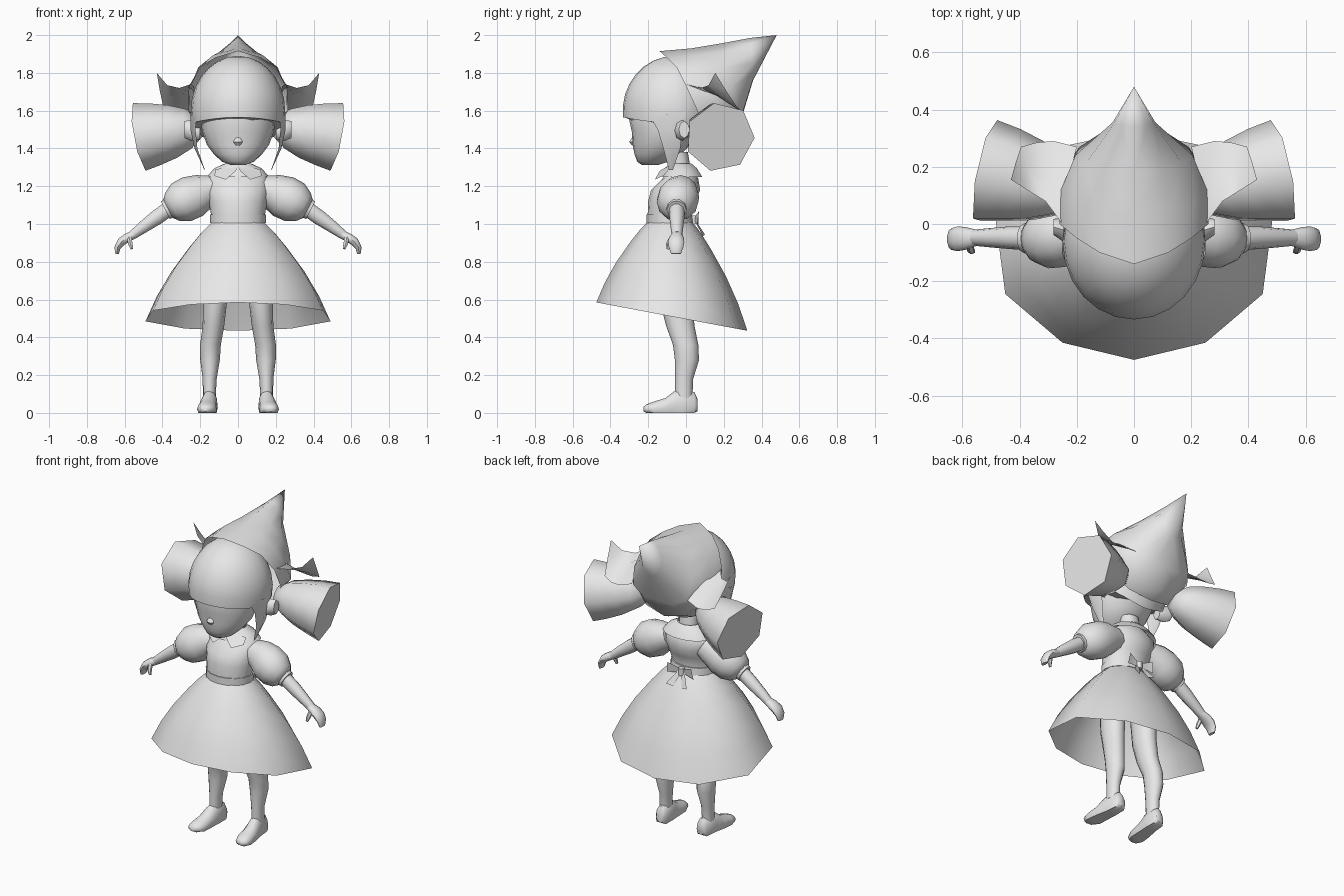
import bpy, bmesh, math
from mathutils import Vector

grey = bpy.data.materials.new("plain_grey")
grey.diffuse_color = (0.8, 0.8, 0.8, 1)


def finish(name, bm, mirror=False, angle=50):
    """Turn a bmesh into a smooth-shaded object, optionally mirrored in x."""
    bmesh.ops.remove_doubles(bm, verts=bm.verts, dist=0.0005)
    bmesh.ops.recalc_face_normals(bm, faces=bm.faces)
    me = bpy.data.meshes.new(name)
    bm.to_mesh(me)
    bm.free()
    me.materials.append(grey)
    ob = bpy.data.objects.new(name, me)
    bpy.context.collection.objects.link(ob)
    bpy.ops.object.select_all(action='DESELECT')
    ob.select_set(True)
    bpy.context.view_layer.objects.active = ob
    bpy.ops.object.shade_smooth_by_angle(angle=math.radians(angle))
    if mirror:
        mod = ob.modifiers.new("mirror", 'MIRROR')
        mod.use_clip = True
        mod.merge_threshold = 0.001
    return ob


def loft(name, rows, closed=True, caps=(False, False), mirror=False, angle=50, floor=None):
    """Skin rows of equally many points."""
    bm = bmesh.new()
    vs = [[bm.verts.new(p) for p in row] for row in rows]
    n = len(vs[0])
    for a, b in zip(vs, vs[1:]):
        for i in range(n if closed else n - 1):
            j = (i + 1) % n
            bm.faces.new((a[i], a[j], b[j], b[i]))
    if caps[0]:
        bm.faces.new(vs[0])
    if caps[1]:
        bm.faces.new(vs[-1])
    if floor is not None:
        for v in bm.verts:
            v.co.z = max(v.co.z, floor)
    return finish(name, bm, mirror, angle)


def tube(name, rings, n=12, ref=(1, 0, 0), axis=None, **kw):
    """Elliptical sections (x, y, z, radius along ref, radius across) along a path."""
    c = [Vector(r[:3]) for r in rings]
    rows = []
    for i, r in enumerate(rings):
        d = Vector(axis) if axis else c[min(i + 1, len(c) - 1)] - c[max(i - 1, 0)]
        d.normalize()
        u = Vector(ref)
        u = (u - d * u.dot(d)).normalized()
        v = d.cross(u)
        rows.append([c[i] + u * r[3] * math.cos(2 * math.pi * k / n)
                     + v * r[4] * math.sin(2 * math.pi * k / n) for k in range(n)])
    kw.setdefault("caps", (True, True))
    return loft(name, rows, **kw)


def plates(name, polys, mirror=True):
    bm = bmesh.new()
    for poly in polys:
        bm.faces.new([bm.verts.new(p) for p in poly])
    return finish(name, bm, mirror)


UP = (0, 0, 1)

# Skirt: flares from the waist to a slanted ten-sided hem
half_hem = [(0, -.475), (.25, -.415), (.45, -.245), (.49, .06), (.28, .265), (0, .325)]
hem_xy = half_hem + [(-x, y) for x, y in half_hem[-2:0:-1]]
hem = [Vector((x, y, .585 - (y + .475) * .1875)) for x, y in hem_xy]
waist = [Vector((.145 * math.sin(k * math.pi / 5), -.085 - .12 * math.cos(k * math.pi / 5), 1.01))
         for k in range(10)]
rows = []
for drop, out in [(0, 0), (.1, .15), (.25, .335), (.5, .61), (.75, .83), (1, 1)]:
    rows.append([Vector((w.x + (h.x - w.x) * out, w.y + (h.y - w.y) * out,
                         w.z + (h.z - w.z) * drop)) for w, h in zip(waist, hem)])
loft("skirt", rows)

# Torso, neck and belt
tube("torso", [(0, -.085, 1.0, .142, .12), (0, -.09, 1.05, .143, .113), (0, -.075, 1.12, .155, .125),
               (0, -.055, 1.18, .165, .13), (0, -.03, 1.24, .165, .095), (0, -.025, 1.29, .1, .06)],
     n=16, axis=UP)
tube("neck", [(0, -.025, 1.26, .06, .055), (0, -.045, 1.38, .06, .055)], axis=UP)
tube("belt", [(0, -.085, 1.005, .149, .124), (0, -.088, 1.05, .149, .12)], n=16, axis=UP)

# Collar with two front points
tube("collar", [(0, -.03, 1.32, .07, .06), (0, -.025, 1.295, .125, .085), (0, -.02, 1.25, .165, .108)],
     n=14, axis=UP, caps=(False, False))
plates("collar_point", [[(0, -.1, 1.305), (.12, -.09, 1.29), (.125, -.12, 1.255), (.065, -.165, 1.235),
                         (.012, -.14, 1.28)]])

# Bow at the back of the waist
plates("back_bow", [[(0, .045, 1.035), (.085, .07, 1.07), (.095, .06, 1.0), (0, .045, 1.015)],
                    [(0, .045, 1.02), (.025, .05, 1.02), (.075, .1, .945), (.03, .09, .935)]])
tube("bow_knot", [(0, .045, 1.0, .02, .02), (0, .045, 1.045, .02, .02)], n=8, axis=UP)

# Puffed sleeves with cuffs
tube("puff_sleeve", [(.12, -.03, 1.19, .075, .075), (.18, -.03, 1.175, .09, .095), (.24, -.04, 1.145, .11, .115),
                     (.3, -.045, 1.115, .11, .112), (.345, -.05, 1.09, .085, .085), (.37, -.05, 1.08, .055, .055)],
     ref=(0, 1, 0), axis=(.88, 0, -.47), mirror=True)
tube("cuff", [(.355, -.05, 1.088, .056, .058), (.385, -.05, 1.073, .052, .055)],
     n=10, ref=(0, 1, 0), mirror=True)

# Arms and hands
tube("arm", [(.36, -.05, 1.085, .042, .042), (.43, -.048, 1.035, .04, .042), (.5, -.048, .985, .034, .034),
             (.56, -.048, .94, .028, .025)], n=10, ref=(0, 1, 0), mirror=True)
tube("hand", [(.55, -.048, .945, .028, .024), (.59, -.05, .925, .04, .025), (.618, -.052, .905, .043, .024),
              (.638, -.053, .875, .038, .017), (.641, -.053, .842, .026, .011)],
     n=10, ref=(0, 1, 0), mirror=True)
tube("thumb", [(.575, -.075, .925, .014, .014), (.57, -.092, .895, .014, .013), (.562, -.096, .868, .008, .008)],
     n=6, ref=(0, 1, 0), mirror=True)

# Legs and shoes
tube("leg", [(.115, -.06, .85, .075, .09), (.122, -.05, .58, .063, .085), (.13, -.03, .46, .057, .075),
             (.146, -.002, .36, .055, .067), (.148, .005, .28, .052, .064), (.15, -.01, .18, .037, .048),
             (.152, -.012, .08, .034, .046)], axis=UP, mirror=True)
tube("shoe", [(.145, .062, .04, .025, .03), (.147, .045, .03, .038, .08), (.15, -.03, .03, .043, .098),
              (.155, -.065, .03, .046, .082), (.16, -.11, .025, .05, .053), (.165, -.17, .02, .052, .04),
              (.17, -.21, .02, .04, .025), (.172, -.225, .02, .015, .012)],
     axis=(0, 1, 0), mirror=True, floor=0)

# Face, nose and ears
tube("face", [(0, -.19, 1.313, .04, .045), (0, -.175, 1.33, .085, .083), (0, -.15, 1.37, .128, .123),
              (0, -.13, 1.42, .165, .153), (0, -.115, 1.49, .19, .172), (0, -.1, 1.57, .2, .205),
              (0, -.08, 1.66, .2, .2)], n=20, axis=UP)
tube("nose", [(0, -.27, 1.465, .014, .01), (0, -.285, 1.435, .024, .016), (0, -.277, 1.415, .012, .008)],
     n=8, axis=UP, mirror=False)
tube("ear", [(.2, -.03, 1.485, .03, .04), (.25, -.02, 1.495, .04, .055), (.282, -.01, 1.5, .028, .045)],
     n=8, ref=(0, 1, 0), axis=(1, 0, 0), mirror=True)

# Hair: bowl with a fringe edge, lower at the nape
rows = []
for s in range(9):
    row = []
    for k in range(24):
        a = 2 * math.pi * k / 24
        front = math.cos(a)
        edge = 1.535 + .03 * (max(front, 0) ** 2) - .14 * max(-front, 0)
        low = math.asin((edge - 1.6) / .29)
        p = low + (math.pi / 2 - low) * s / 8
        depth = .275 if front > 0 else .215
        row.append((.25 * math.sin(a) * math.cos(p), -.06 - depth * front * math.cos(p),
                    1.6 + .29 * math.sin(p)))
    rows.append(row)
loft("hair_bowl", rows, caps=(True, False))
loft("side_lock", [[(.22, -.185, 1.56), (.252, -.1, 1.58), (.245, .0, 1.6)],
                   [(.225, -.15, 1.5), (.252, -.09, 1.5), (.24, -.02, 1.49)],
                   [(.215, -.12, 1.4), (.23, -.08, 1.4), (.215, -.03, 1.4)],
                   [(.175, -.09, 1.285), (.177, -.08, 1.285), (.175, -.07, 1.285)]],
     closed=False, mirror=True)

# Bunches of hair: seven-sided flaring cones
tube("hair_bunch", [(.2, .115, 1.515, .06, .06), (.26, .13, 1.505, .11, .11), (.34, .145, 1.49, .145, .145),
                    (.43, .165, 1.475, .17, .17), (.515, .18, 1.46, .187, .187)],
     n=7, ref=(0, .65, .76), axis=(.96, .19, -.19), mirror=True, angle=60)

# Pointed kerchief, lofted from the face opening back to the tip
opening = [(0, -.14, 1.915), (.12, -.1, 1.88), (.2, -.05, 1.83), (.26, .0, 1.73),
           (.265, .06, 1.6), (.15, .13, 1.45), (0, .15, 1.42)]
crown = [(0, .03, 1.93), (.13, .05, 1.895), (.21, .07, 1.83), (.255, .12, 1.72),
         (.255, .18, 1.6), (.14, .21, 1.48), (0, .225, 1.45)]
middle = [(0, .18, 1.955), (.1, .19, 1.91), (.17, .21, 1.83), (.205, .24, 1.72),
          (.19, .27, 1.62), (.1, .295, 1.575), (0, .3, 1.58)]
back = [(0, .34, 1.985), (.045, .345, 1.955), (.07, .35, 1.9), (.075, .355, 1.85),
        (.06, .355, 1.8), (.03, .355, 1.77), (0, .355, 1.76)]
loft("kerchief", [opening, crown, middle, back, [(0, .48, 2.0)] * 7], closed=False, mirror=True)

# Flared kerchief corners above the bunches
loft("kerchief_corner", [[(.25, .0, 1.74), (.235, .13, 1.73), (.2, .27, 1.62)],
                         [(.31, .08, 1.72), (.3, .16, 1.68), (.28, .29, 1.6)],
                         [(.375, .12, 1.735), (.37, .19, 1.67), (.34, .285, 1.6)],
                         [(.43, .155, 1.8), (.415, .21, 1.71), (.395, .27, 1.62)]],
     closed=False, mirror=True)
